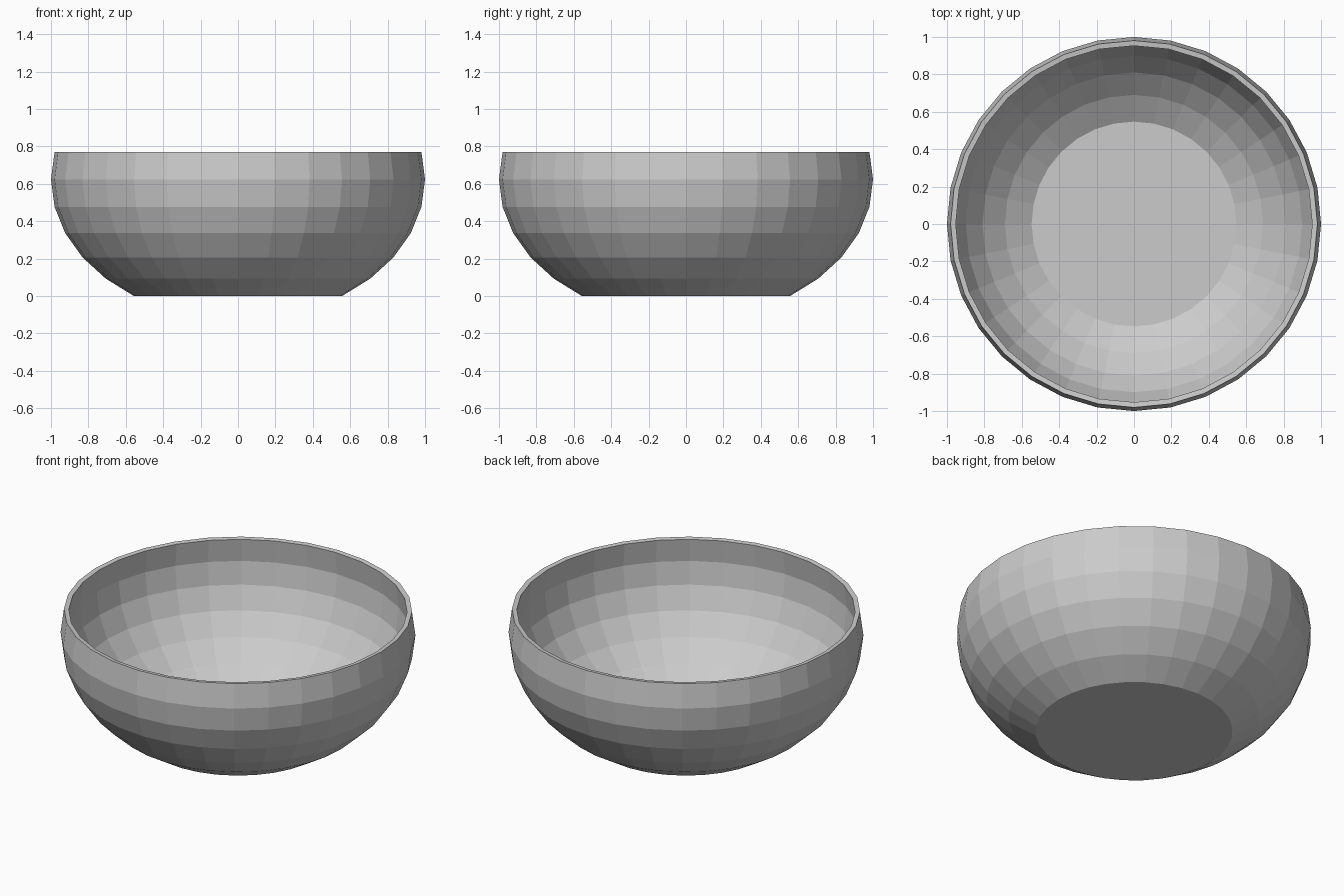
import bpy, bmesh

if "Cube" in bpy.data.objects:
    bpy.data.objects.remove(bpy.data.objects["Cube"])

Z_SCALE = 0.75    # flattened sphere
BASE_Z = -0.831   # cut heights on the unit sphere
RIM_Z = 0.195

# Bowl shell: band of a sphere between the base and the rim
bm = bmesh.new()
bmesh.ops.create_uvsphere(bm, u_segments=32, v_segments=16, radius=1)
cut = [v for v in bm.verts if v.co.z < BASE_Z - 0.02 or v.co.z > RIM_Z + 0.02]
bmesh.ops.delete(bm, geom=cut, context='VERTS')

# Flat base
base_edges = [e for e in bm.edges if e.is_boundary and e.verts[0].co.z < 0]
bmesh.ops.contextual_create(bm, geom=base_edges)
bm.normal_update()
for f in bm.faces:
    if f.normal.dot(f.calc_center_median()) < 0:
        f.normal_flip()

# Flatten and stand on the ground
for v in bm.verts:
    v.co.z = (v.co.z - BASE_Z) * Z_SCALE
bm.normal_update()

mesh = bpy.data.meshes.new("bowl")
bm.to_mesh(mesh)
bm.free()
bowl = bpy.data.objects.new("bowl", mesh)
bpy.context.collection.objects.link(bowl)

# Wall thickness, grown inward
solid = bowl.modifiers.new("thickness", 'SOLIDIFY')
solid.thickness = 0.028
solid.offset = -1
